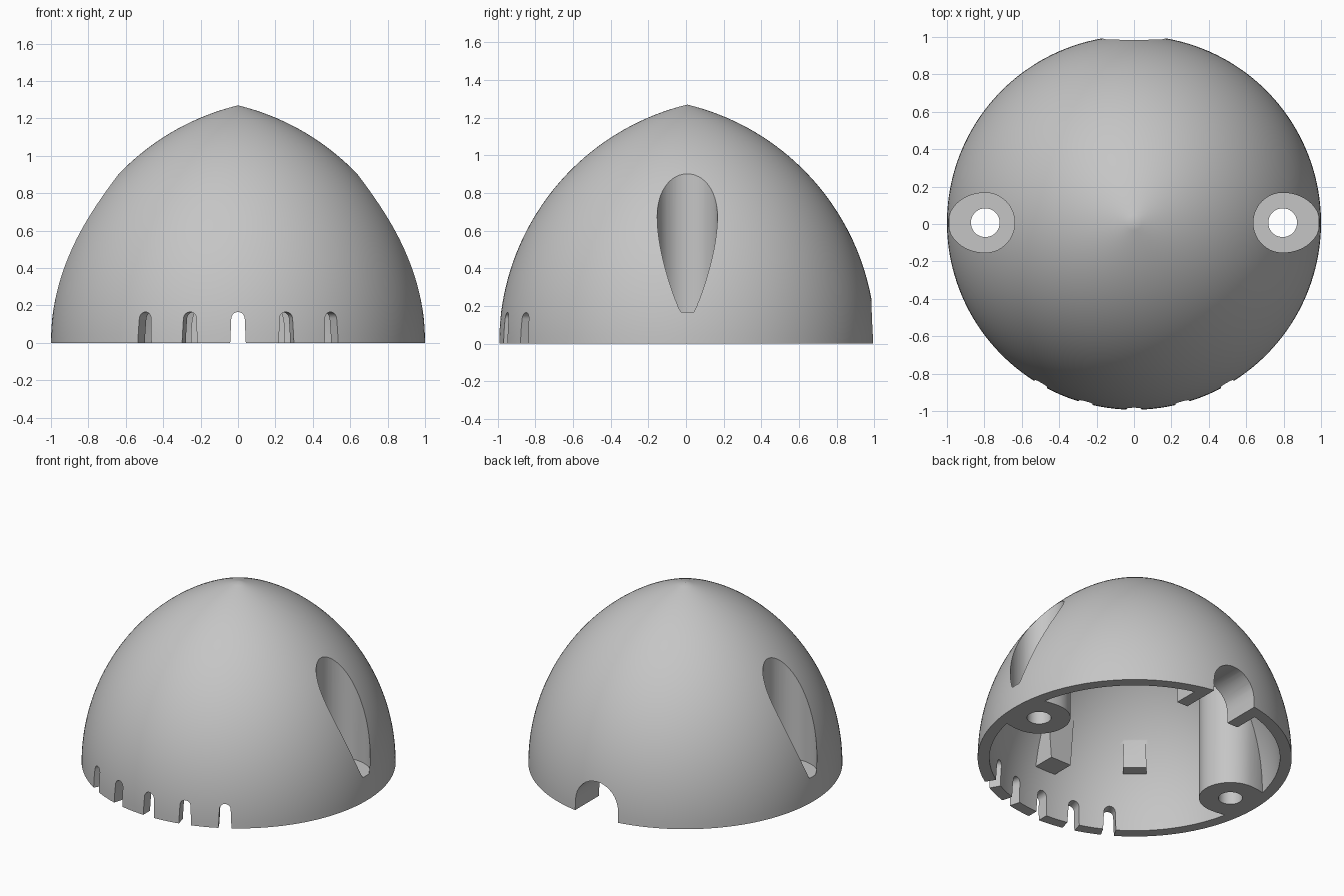
import bpy, bmesh, math
from mathutils import Matrix

cube = bpy.data.objects.get("Cube")
if cube:
    bpy.data.objects.remove(cube)

ARC_R, ARC_C = 1.306, 0.306      # pointed-arch profile
WALL = 0.075
SHIFT_Y = 0.007


def make_object(name, bm):
    bmesh.ops.recalc_face_normals(bm, faces=bm.faces)
    mesh = bpy.data.meshes.new(name)
    bm.to_mesh(mesh)
    bm.free()
    ob = bpy.data.objects.new(name, mesh)
    bpy.context.collection.objects.link(ob)
    return ob


def skin(bm, rings):
    """Joins rings of equal vertex count with quads."""
    for low, high in zip(rings, rings[1:]):
        for i in range(len(low)):
            bm.faces.new((low[i - 1], low[i], high[i], high[i - 1]))


def dome(name, radius, bottom, steps=40, segments=160):
    """Closed solid of revolution with a pointed top and a flat base."""
    top = math.acos(ARC_C / radius)
    profile = [(radius - ARC_C, bottom)] if bottom < 0 else []
    for i in range(steps):
        a = top * i / steps
        profile.append((radius * math.cos(a) - ARC_C, radius * math.sin(a)))
    bm = bmesh.new()
    turns = [math.tau * (i + 0.5) / segments for i in range(segments)]
    rings = [[bm.verts.new((r * math.cos(t), r * math.sin(t), z)) for t in turns]
             for r, z in profile]
    skin(bm, rings)
    bm.faces.new(rings[0])
    tip = bm.verts.new((0, 0, radius * math.sin(top)))
    for i in range(segments):
        bm.faces.new((rings[-1][i - 1], rings[-1][i], tip))
    return make_object(name, bm)


def prism(name, outline, lo, hi, matrix=Matrix()):
    """Closed solid between two copies of an outline."""
    bm = bmesh.new()
    rings = [[bm.verts.new((x, y, z)) for x, y in outline] for z in (lo, hi)]
    skin(bm, rings)
    for ring in rings:
        bm.faces.new(ring)
    bm.transform(matrix)
    return make_object(name, bm)


def oval(rx_in, rx_out, ry, n=64):
    """Closed oval with different reach on its two x halves."""
    out = []
    for i in range(n):
        a = math.tau * i / n
        c = math.cos(a)
        out.append((c * (rx_out if c > 0 else rx_in), ry * math.sin(a)))
    return out


def arch(bottom_half, top_half, low, high, n=16):
    """Upright opening with a round head."""
    spring = high - top_half
    head = [(top_half * math.cos(math.pi * i / n), spring + top_half * math.sin(math.pi * i / n))
            for i in range(n + 1)]
    return [(-bottom_half, low), (bottom_half, low)] + head


def facing(degrees):
    """Turns an upright outline outward, 0 being the front."""
    return (Matrix.Rotation(math.radians(degrees), 4, 'Z')
            @ Matrix.Rotation(math.pi / 2, 4, 'X'))


def cut(target, tools):
    """Subtracts each tool in turn, then removes it."""
    for tool in tools:
        mod = target.modifiers.new("cut", 'BOOLEAN')
        mod.operation, mod.solver, mod.object = 'DIFFERENCE', 'EXACT', tool
        bpy.context.view_layer.update()
        deps = bpy.context.evaluated_depsgraph_get()
        mesh = bpy.data.meshes.new_from_object(target.evaluated_get(deps))
        target.modifiers.clear()
        target.data = mesh
        bpy.data.objects.remove(tool)


# Screw positions, left and right
screws = [Matrix.Rotation(turn, 4, 'Z') @ Matrix.Translation((0.795, 0, 0))
          for turn in (0, math.pi)]

# Inner cavity, reduced by everything that stands inside the shell
cavity = dome("cavity", ARC_R - WALL, -0.2)
inside = [prism("screw_post", oval(0.2, 0.3, 0.2), -0.3, 1.1, place) for place in screws]
for angle in (-40, 40):
    inside.append(prism("wall_nub", arch(0.075, 0.07, 0.38, 0.66), 0.78, 1.1, facing(angle)))
inside.append(prism("front_stop", arch(0.08, 0.11, 0.3, 0.8), 0.73, 1.1, facing(0)))
inside.append(prism("cable_housing", arch(0.25, 0.25, -0.3, 0.33), 0.72, 1.1, facing(180)))
cut(cavity, inside)

# Outer cover with screw recesses, vents and cable opening
cover = dome("dome_cover", ARC_R, 0)
tools = [cavity]
for place in screws:
    tools.append(prism("screw_recess", oval(0.157, 0.198, 0.16), 0.168, 1.4, place))
    tools.append(prism("screw_hole", oval(0.077, 0.077, 0.077, 40), -0.1, 0.3, place))
for angle in range(-30, 31, 15):
    tools.append(prism("vent_slot", arch(0.046, 0.036, -0.1, 0.165), 0.8, 1.1, facing(angle)))
tools.append(prism("cable_opening", arch(0.168, 0.165, -0.1, 0.24), 0.6, 1.1, facing(180)))
cut(cover, tools)
cover.data.transform(Matrix.Translation((0, SHIFT_Y, 0)))

# Plain grey finish
grey = bpy.data.materials.new("plain_grey")
grey.use_nodes = True
colour = (0.56, 0.56, 0.56, 1)
grey.diffuse_color = colour
grey.node_tree.nodes["Principled BSDF"].inputs["Base Color"].default_value = colour
cover.data.materials.clear()
cover.data.materials.append(grey)

bpy.ops.object.select_all(action='DESELECT')
cover.select_set(True)
bpy.context.view_layer.objects.active = cover
bpy.ops.object.shade_smooth_by_angle(angle=math.radians(30))
